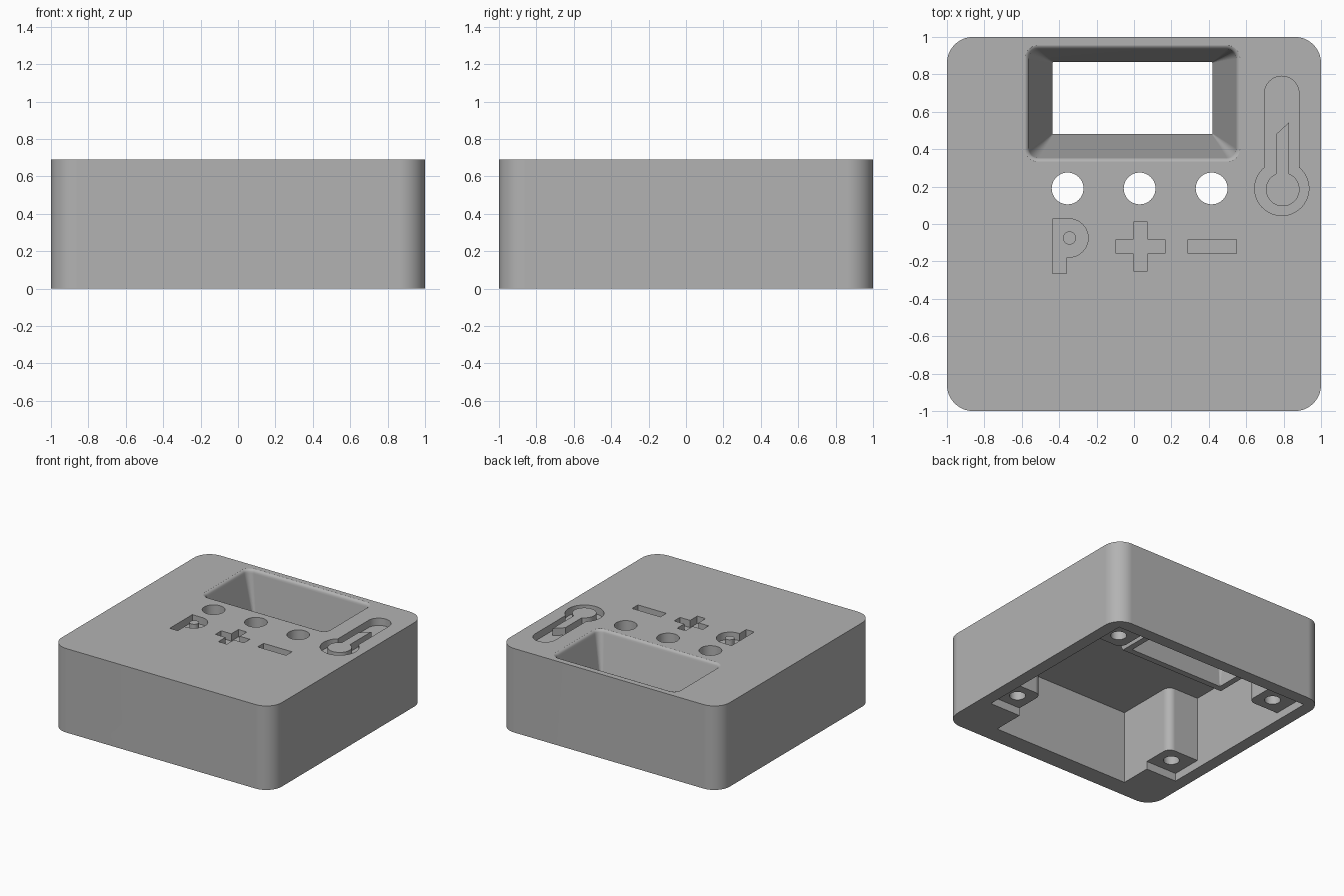
import bpy, bmesh
from math import sin, cos, asin, radians, degrees

cube = bpy.data.objects.get("Cube")
if cube:
    bpy.data.objects.remove(cube, do_unlink=True)

HEIGHT, CEILING, REST = 0.69, 0.6, 0.065   # top, inner ceiling, board rest level

grey = bpy.data.materials.new("matte_grey")
grey.use_nodes = True
colour = (0.45, 0.45, 0.45, 1)
grey.diffuse_color = colour
grey.node_tree.nodes["Principled BSDF"].inputs["Base Color"].default_value = colour


# --- helpers ---
def arc(cx, cy, r, a0, a1, n=12):
    angles = [radians(a0 + (a1 - a0) * i / n) for i in range(n + 1)]
    return [(cx + r * cos(a), cy + r * sin(a)) for a in angles]


def circle(cx, cy, r):
    return arc(cx, cy, r, 0, 360, 40)[:-1]


def rect(x0, x1, y0, y1, r=0.0, n=12):
    if r == 0:
        return [(x0, y0), (x1, y0), (x1, y1), (x0, y1)]
    return (arc(x0 + r, y0 + r, r, 180, 270, n) + arc(x1 - r, y0 + r, r, 270, 360, n)
            + arc(x1 - r, y1 - r, r, 0, 90, n) + arc(x0 + r, y1 - r, r, 90, 180, n))


def loft(name, rings):
    """Closed solid through (outline, z) rings, lowest first."""
    bm = bmesh.new()
    loops = [[bm.verts.new((x, y, z)) for x, y in pts] for pts, z in rings]
    bm.faces.new(loops[0][::-1])
    bm.faces.new(loops[-1])
    count = len(loops[0])
    for low, high in zip(loops, loops[1:]):
        for i in range(count):
            j = (i + 1) % count
            bm.faces.new((low[i], low[j], high[j], high[i]))
    bmesh.ops.recalc_face_normals(bm, faces=bm.faces)
    mesh = bpy.data.meshes.new(name)
    bm.to_mesh(mesh)
    bm.free()
    mesh.materials.append(grey)
    obj = bpy.data.objects.new(name, mesh)
    bpy.context.collection.objects.link(obj)
    return obj


def prism(name, outline, z0, z1):
    return loft(name, [(outline, z0), (outline, z1)])


def combine(target, tool, operation="DIFFERENCE"):
    mod = target.modifiers.new(tool.name, "BOOLEAN")
    mod.operation, mod.solver, mod.object = operation, "EXACT", tool
    bpy.context.view_layer.update()
    with bpy.context.temp_override(object=target, active_object=target):
        bpy.ops.object.modifier_apply(modifier=mod.name)
    bpy.data.objects.remove(tool, do_unlink=True)


# --- rounded block ---
case = prism("enclosure_top", rect(-1, 1, -1, 1, 0.14), 0, HEIGHT)

# --- hollow with solid front corners and four corner posts ---
half = ([(0.62, -0.85)] + arc(0.68, -0.395, 0.06, 180, 90) + [(0.9, -0.335), (0.9, 0.59)]
        + arc(0.68, 0.65, 0.06, 270, 180) + [(0.62, 0.9)])
hollow = half + [(-x, y) for x, y in reversed(half)]
combine(case, prism("hollow", hollow, -0.1, CEILING))
combine(case, prism("board_recess", rect(-0.9, 0.9, -0.59, 0.9), -0.1, REST))

# --- screw holes in the posts ---
for x in (-0.75, 0.75):
    for y in (-0.46, 0.715):
        combine(case, prism("screw_hole", circle(x, y, 0.06), -0.1, 0.45))

# --- sloped display surround hanging inside, then its funnel opening ---
SILL = 0.17
combine(case, loft("display_surround", [
    (rect(-0.485, 0.47, 0.43, 0.93), SILL),
    (rect(-0.61, 0.595, 0.295, 0.95), 0.64)]), "UNION")


def funnel_ring(t, grow, r):
    """Outline between the window (t = 0) and the top opening (t = 1)."""
    return rect(-0.435 - 0.125 * t - grow, 0.42 + 0.125 * t + grow,
                0.48 - 0.125 * t - grow, 0.865 + 0.068 * t + grow, r, 8)


lip = [(funnel_ring(1, 0.025 * (1 - cos(radians(a))), 0.05 + 0.02 * (1 - cos(radians(a)))),
        HEIGHT - 0.03 + 0.03 * sin(radians(a))) for a in (0, 25, 45, 65, 80)]
lip.append((funnel_ring(1, 0.025, 0.07), HEIGHT + 0.005))
drop = (HEIGHT - 0.03 - SILL)
combine(case, loft("display_funnel", [
    (funnel_ring(-0.1, 0, 0.002), SILL - 0.1 * drop),
    (funnel_ring(0, 0, 0.004), SILL)] + lip))

# --- three button holes ---
for x in (-0.355, 0.03, 0.415):
    combine(case, prism("button_hole", circle(x, 0.19, 0.085), 0.5, 0.8))

# --- cable slot through the front wall ---
slot = prism("cable_slot", rect(-0.135, 0.605, 0.075, 0.235, 0.0799), 0.8, 1.1)
for v in slot.data.vertices:            # turn the outline upright
    x, y, z = v.co
    v.co = (x, -z, y)
slot.data.flip_normals()
combine(case, slot)


# --- engraved symbols, some with a raised island ---
def engrave(name, outline, island=None):
    cutter = prism(name, outline, HEIGHT - 0.06, 0.8)
    if island:
        combine(cutter, prism(name + "_island", island, 0.5, 0.9))
    combine(case, cutter)


def keyhole(cx, cy, r, w, top):
    a = degrees(asin(w / r))
    return arc(cx, cy, r, 90 + a, 450 - a, 36) + top


engrave("thermometer",
        keyhole(0.79, 0.19, 0.145, 0.0925, arc(0.79, 0.6975, 0.0925, 0, 180, 20)),
        keyhole(0.795, 0.185, 0.09, 0.035, [(0.83, 0.545), (0.76, 0.48)]))

mode_mark = ([(-0.435, -0.265), (-0.362, -0.265), (-0.362, -0.178)]
             + arc(-0.348, -0.075, 0.103, 270, 450, 20) + [(-0.435, 0.028)])
engrave("mode_mark", mode_mark, circle(-0.345, -0.075, 0.035))

# plus sign: one quarter turned four times
plus = []
x, y, a, b = 0.035, -0.12, 0.038, 0.13
for dx, dy in ((1, 0), (0, 1), (-1, 0), (0, -1)):
    for p, q in ((a, -a), (b, -a), (b, a)):
        plus.append((x + p * dx - q * dy, y + p * dy + q * dx))
engrave("plus_sign", plus)
engrave("minus_sign", rect(0.29, 0.548, -0.158, -0.082))

# --- smooth curves, crisp edges ---
bpy.ops.object.select_all(action="DESELECT")
case.select_set(True)
bpy.context.view_layer.objects.active = case
bpy.ops.object.shade_smooth_by_angle(angle=radians(30))
weighted = case.modifiers.new("even_shading", "WEIGHTED_NORMAL")
weighted.keep_sharp = True
